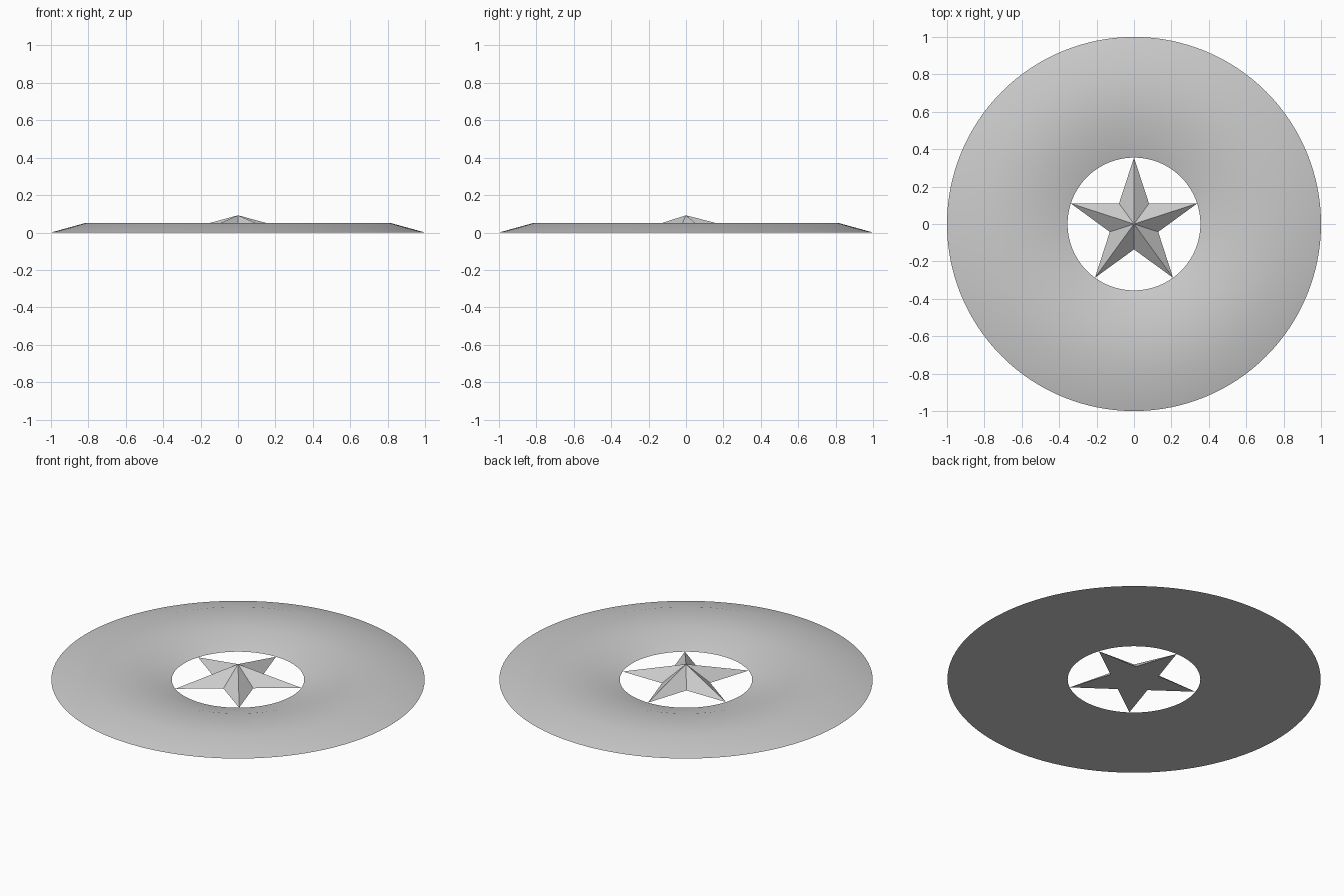
import bpy, bmesh, math

cube = bpy.data.objects.get("Cube")
if cube:
    bpy.data.objects.remove(cube)

grey = bpy.data.materials.new("plain grey")
grey.use_nodes = True
colour = (0.6, 0.6, 0.6, 1)
grey.diffuse_color = colour
grey.node_tree.nodes["Principled BSDF"].inputs["Base Color"].default_value = colour


def polar(radius, angle, z):
    return (radius * math.cos(angle), radius * math.sin(angle), z)


def finish(name, bm):
    bmesh.ops.recalc_face_normals(bm, faces=bm.faces)
    mesh = bpy.data.meshes.new(name)
    bm.to_mesh(mesh)
    bm.free()
    obj = bpy.data.objects.new(name, mesh)
    bpy.context.collection.objects.link(obj)
    mesh.materials.append(grey)
    return obj


# Flat ring: a trapezoid profile turned about the z axis
SEGMENTS = 128
profile = [(0.355, 0), (0.54, 0.052), (0.812, 0.052), (1, 0)]
bm = bmesh.new()
loops = [[bm.verts.new(polar(r, math.tau * i / SEGMENTS, z)) for r, z in profile]
         for i in range(SEGMENTS)]
for i in range(SEGMENTS):
    a, b = loops[i], loops[(i + 1) % SEGMENTS]
    for j in range(len(profile)):
        k = (j + 1) % len(profile)
        bm.faces.new((a[j], a[k], b[k], b[j]))
ring = finish("ring", bm)
bpy.ops.object.select_all(action="DESELECT")
ring.select_set(True)
bpy.context.view_layer.objects.active = ring
bpy.ops.object.shade_smooth_by_angle(angle=math.radians(30))

# Faceted five-pointed star: flat base rising to a central peak
bm = bmesh.new()
rim = [bm.verts.new(polar(0.136 if i % 2 else 0.355, math.pi / 2 + math.pi * i / 5, 0))
       for i in range(10)]
peak = bm.verts.new((0, 0, 0.092))
bm.faces.new(rim)
for i in range(10):
    bm.faces.new((rim[i], rim[(i + 1) % 10], peak))
finish("star", bm)
